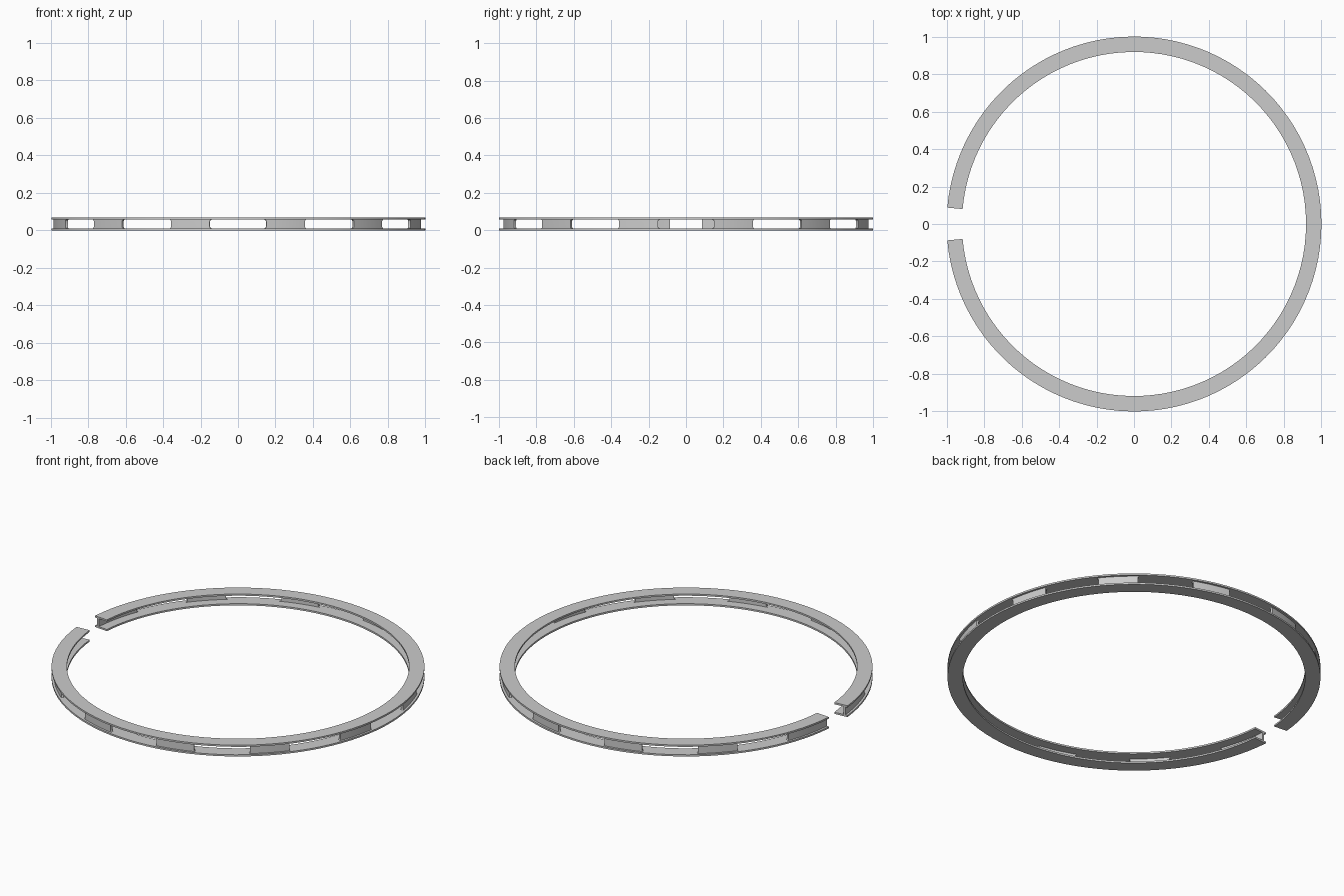
import bpy, bmesh, math

if "Cube" in bpy.data.objects:
    bpy.data.objects.remove(bpy.data.objects["Cube"])

HEIGHT, RAIL = 0.067, 0.01        # total height, rail thickness
R_OUT, R_IN = 1.0, 0.918          # rail radii
WEB_OUT, WEB_IN = 0.987, 0.974    # web radii
GAP, SLOT = 5.0, 8.8              # half angles of the gap and of each slot
FILLET = 0.010                    # slot corner radius


def sweep_grid(bm, rows, r_in, r_out, cols):
    """Curved plate: rows of (z, start_deg, end_deg), given a radial thickness."""
    grid = []
    for z, a0, a1 in rows:
        line = []
        for i in range(cols + 1):
            a = math.radians(a0 + (a1 - a0) * i / cols)
            line.append([bm.verts.new((r * math.cos(a), r * math.sin(a), z))
                         for r in (r_in, r_out)])
        grid.append(line)
    n = len(rows) - 1
    for j in range(n):
        for i in range(cols):
            for k in (0, 1):
                bm.faces.new([grid[j][i][k], grid[j][i + 1][k],
                              grid[j + 1][i + 1][k], grid[j + 1][i][k]])
        for i in (0, cols):
            bm.faces.new([grid[j][i][0], grid[j][i][1],
                          grid[j + 1][i][1], grid[j + 1][i][0]])
    for j in (0, n):
        for i in range(cols):
            bm.faces.new([grid[j][i][0], grid[j][i + 1][0],
                          grid[j][i + 1][1], grid[j][i][1]])


def finish(bm, name):
    bmesh.ops.recalc_face_normals(bm, faces=bm.faces)
    mesh = bpy.data.meshes.new(name)
    bm.to_mesh(mesh)
    bm.free()
    obj = bpy.data.objects.new(name, mesh)
    bpy.context.collection.objects.link(obj)
    bpy.ops.object.select_all(action='DESELECT')
    obj.select_set(True)
    bpy.context.view_layer.objects.active = obj
    bpy.ops.object.shade_smooth_by_angle(angle=math.radians(30))


# Flat split rails, bottom and top
for name, z in (("bottom_rail", 0.0), ("top_rail", HEIGHT - RAIL)):
    bm = bmesh.new()
    sweep_grid(bm, [(z, GAP - 180, 180 - GAP), (z + RAIL, GAP - 180, 180 - GAP)],
               R_IN, R_OUT, 100)
    finish(bm, name)

# Web panels between the slots, flaring into the rails at rounded corners
lo, hi = RAIL, HEIGHT - RAIL
steps = [FILLET * (1 - math.cos(math.radians(t))) for t in (0, 30, 60, 90)]
levels = [lo + s for s in steps] + [hi - s for s in reversed(steps)]
bm = bmesh.new()
for k in range(12):
    start = -180 + 30 * k + (GAP if k == 0 else SLOT)
    end = -150 + 30 * k - (GAP if k == 11 else SLOT)
    rows = []
    for z in levels:
        d = FILLET - min(z - lo, hi - z, FILLET)
        inset = math.degrees(FILLET - math.sqrt(max(FILLET ** 2 - d ** 2, 0)))
        rows.append((z, start - (inset if k else 0), end + (inset if k < 11 else 0)))
    # the panels next to the gap keep a straight end there
    sweep_grid(bm, rows, WEB_IN, WEB_OUT, 6)
finish(bm, "slotted_web")
